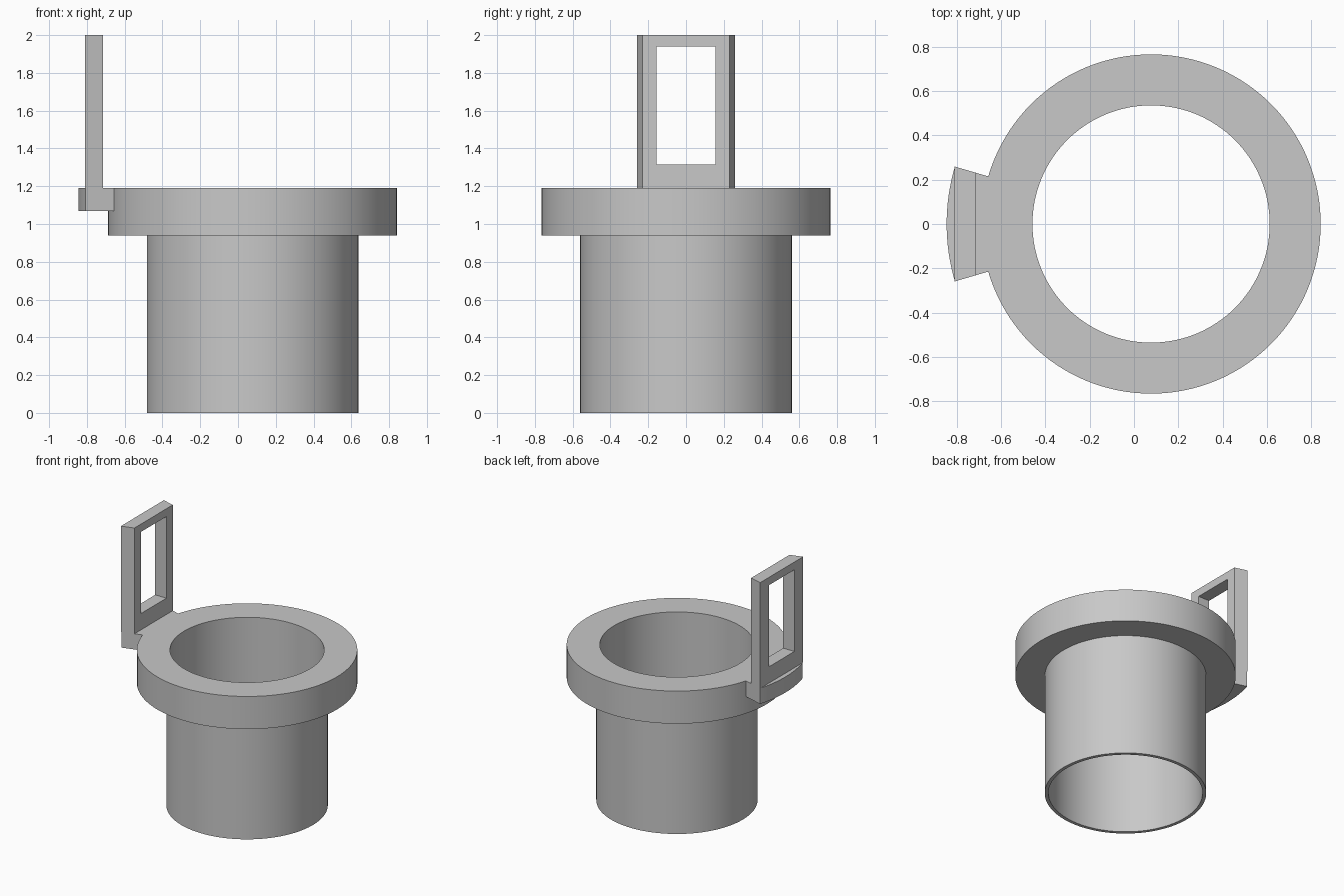
import bpy, bmesh
from math import radians, sin, cos, tan, pi

cube = bpy.data.objects.get("Cube")
if cube:
    bpy.data.objects.remove(cube, do_unlink=True)

CX = 0.077                 # axis of the round body
HALF = radians(16.3)       # half angle of the tab wedge
FLANGE_R, TAB_R = 0.765, 0.922
TOP = 1.19

grey = bpy.data.materials.new("plain_grey")
grey.use_nodes = True
colour = (0.58, 0.58, 0.58, 1)
grey.diffuse_color = colour
grey.node_tree.nodes["Principled BSDF"].inputs["Base Color"].default_value = colour


def finish(name, bm, smooth=False):
    bmesh.ops.recalc_face_normals(bm, faces=bm.faces)
    mesh = bpy.data.meshes.new(name)
    bm.to_mesh(mesh)
    bm.free()
    obj = bpy.data.objects.new(name, mesh)
    bpy.context.collection.objects.link(obj)
    mesh.materials.append(grey)
    if smooth:
        bpy.ops.object.select_all(action='DESELECT')
        obj.select_set(True)
        bpy.context.view_layer.objects.active = obj
        bpy.ops.object.shade_smooth_by_angle(angle=radians(30))
    return obj


def bridge(bm, a, b):
    """Join two closed loops of vertices with quads."""
    for i in range(len(a)):
        j = (i + 1) % len(a)
        bm.faces.new((a[i], a[j], b[j], b[i]))


# Flanged sleeve: closed wall profile turned about the axis
profile = [(0.535, 0), (0.56, 0), (0.56, 0.94), (FLANGE_R, 0.94),
           (FLANGE_R, TOP), (0.535, TOP)]
steps = 128
bm = bmesh.new()
rings = [[bm.verts.new((CX + r * cos(2 * pi * i / steps), r * sin(2 * pi * i / steps), z))
          for i in range(steps)] for r, z in profile]
for k, ring in enumerate(rings):
    bridge(bm, ring, rings[(k + 1) % len(rings)])
finish("flanged_sleeve", bm, smooth=True)

# Tab: ring sector on the rim
n = 16
angles = [pi - HALF + 2 * HALF * i / n for i in range(n + 1)]
outline = [(TAB_R, a) for a in angles] + [(FLANGE_R - 0.005, a) for a in reversed(angles)]
bm = bmesh.new()
low, high = [[bm.verts.new((CX + r * cos(a), r * sin(a), z)) for r, a in outline]
             for z in (1.07, TOP)]
bridge(bm, low, high)
bm.faces.new(low)
bm.faces.new(high)
finish("rim_tab", bm, smooth=True)

# Upright frame: tapered plate with a rectangular window
bm = bmesh.new()


def rectangle(x, half_width, bottom, top):
    return [bm.verts.new((x, s * half_width, z))
            for s, z in ((-1, bottom), (1, bottom), (1, top), (-1, top))]


outer, inner = [], []
for x in (-0.81, -0.715):
    outer.append(rectangle(x, (CX - x) * tan(HALF), TOP, 2))
    inner.append(rectangle(x, 0.155, 1.315, 1.94))
    bridge(bm, outer[-1], inner[-1])
bridge(bm, *outer)
bridge(bm, *inner)
finish("upright_frame", bm)
